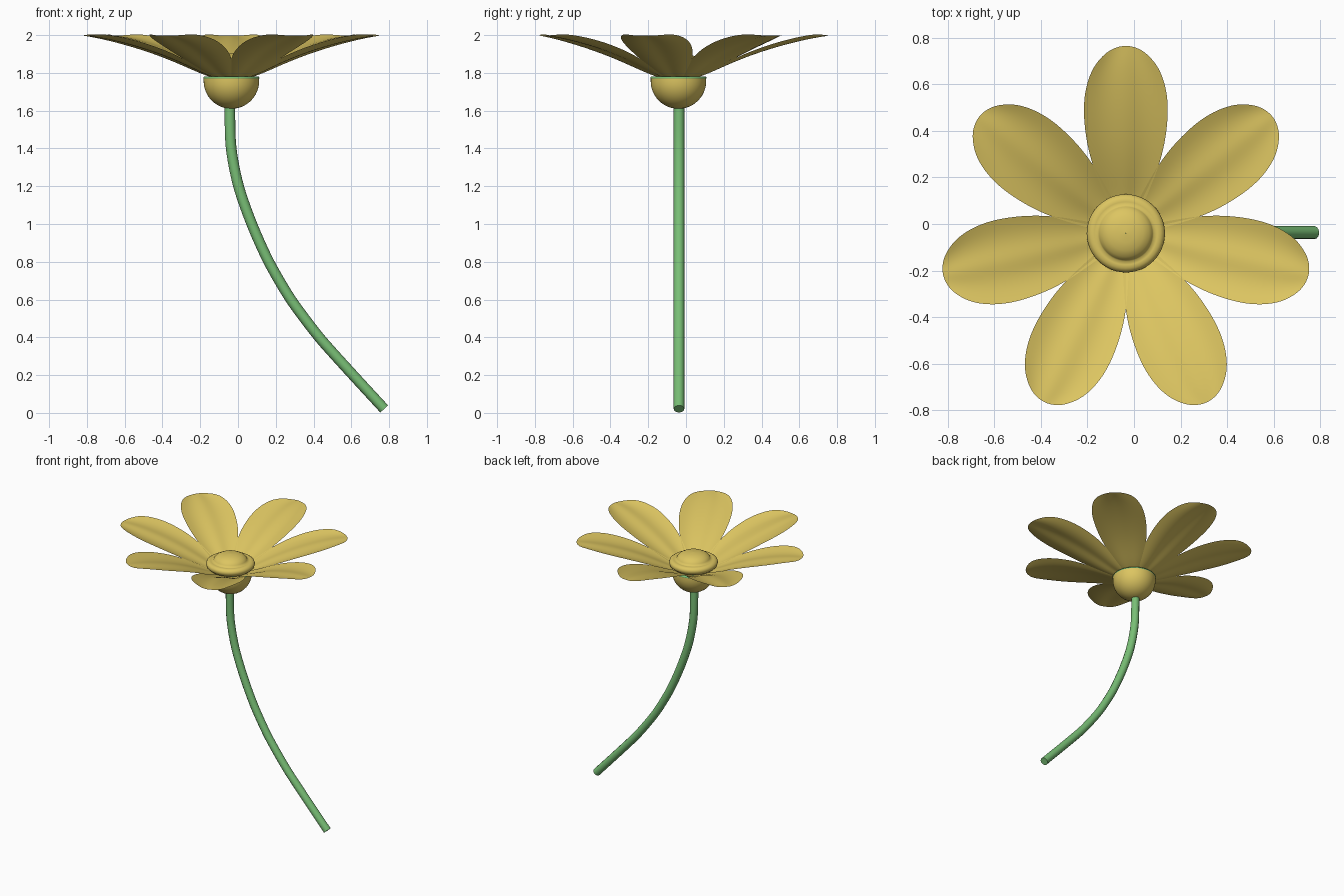
import bpy, math
from mathutils import Vector

cube = bpy.data.objects.get("Cube")
if cube:
    bpy.data.objects.remove(cube)

CX, CY = -0.035, -0.04   # flower axis


def material(name, rgb):
    m = bpy.data.materials.new(name)
    m.use_nodes = True
    m.diffuse_color = (*rgb, 1)
    m.node_tree.nodes["Principled BSDF"].inputs["Base Color"].default_value = (*rgb, 1)
    return m


yellow = material("petal yellow", (0.72, 0.56, 0.12))
green = material("stem green", (0.19, 0.52, 0.18))


def make_object(name, verts, faces, mat):
    me = bpy.data.meshes.new(name)
    me.from_pydata(verts, [], faces)
    me.materials.append(mat)
    for p in me.polygons:
        p.use_smooth = True
    ob = bpy.data.objects.new(name, me)
    bpy.context.collection.objects.link(ob)
    return ob


def lathe(name, profile, mat, steps=48):
    """Revolve (radius, z) points, listed bottom to top, around the flower axis."""
    verts, faces = [], []
    for r, z in profile:
        for k in range(steps):
            a = math.tau * k / steps
            verts.append((r * math.cos(a), r * math.sin(a), z))
    for i in range(len(profile) - 1):
        for k in range(steps):
            n = (k + 1) % steps
            faces.append((i * steps + k, i * steps + n,
                          (i + 1) * steps + n, (i + 1) * steps + k))
    ob = make_object(name, verts, faces, mat)
    ob.location = (CX, CY, 0)
    return ob


# Round cup under the petals
R, CUP_Z = 0.147, 1.757
cup = [(R * math.sin(a), CUP_Z - R * math.cos(a))
       for a in (math.pi / 2 * i / 12 for i in range(13))]
cup[0] = (0.001, cup[0][1])
lathe("flower_cup", cup + [(R, 1.772)], yellow)

# Thin green rim on top of the cup
lathe("cup_rim", [(R, 1.77), (R + 0.002, 1.775), (R - 0.002, 1.78), (0.001, 1.78)], green)

# Button in the centre: rounded ring with a low dome
lathe("flower_center", [
    (0.001, 1.785), (0.1, 1.785), (0.145, 1.795), (0.163, 1.812), (0.168, 1.828),
    (0.163, 1.842), (0.15, 1.851), (0.135, 1.853), (0.12, 1.85),
    (0.114, 1.864), (0.1, 1.88), (0.075, 1.893), (0.04, 1.901), (0.001, 1.903)], yellow)

# Petal: rows of (distance, half width, height), cupped with a soft middle ridge
rows = [(0.08, 0.06, 1.768), (0.15, 0.085, 1.79), (0.25, 0.128, 1.835),
        (0.36, 0.163, 1.88), (0.48, 0.18, 1.92), (0.58, 0.181, 1.948),
        (0.67, 0.163, 1.97), (0.745, 0.132, 1.985), (0.805, 0.085, 1.997)]
COLS = 7
verts, faces = [], []
for i, (d, half, z) in enumerate(rows):
    back = 0.03 * (i / (len(rows) - 1)) ** 4
    for c in range(COLS):
        t = 2 * c / (COLS - 1) - 1
        ridge = 0.014 * math.cos(t * math.pi * 1.5) * (1 - abs(t))
        lift = (0.028 * t * t + ridge) * half / 0.18
        if i == len(rows) - 1:
            lift *= 0.3
        verts.append((half * t, d - back * t * t, z + lift))
for i in range(len(rows) - 1):
    for c in range(COLS - 1):
        a = i * COLS + c
        faces.append((a, a + 1, a + COLS + 1, a + COLS))

PETALS = 7
for k in range(PETALS):
    petal = make_object(f"petal_{k + 1}", verts, faces, yellow)
    petal.location = (CX, CY, 0)
    petal.rotation_euler.z = math.tau * k / PETALS
    sub = petal.modifiers.new("smooth", "SUBSURF")
    sub.levels = sub.render_levels = 2

# Curved stem
path = [(-0.04, 1.76), (-0.043, 1.6), (-0.036, 1.4), (0.003, 1.2), (0.073, 1.0),
        (0.163, 0.8), (0.28, 0.6), (0.43, 0.4), (0.6, 0.21), (0.774, 0.021)]
cu = bpy.data.curves.new("stem", "CURVE")
cu.dimensions = "3D"
cu.bevel_depth = 0.028
cu.bevel_resolution = 4
cu.use_fill_caps = True
cu.resolution_u = 6
sp = cu.splines.new("BEZIER")
sp.bezier_points.add(len(path) - 1)
for i, (bp, (x, z)) in enumerate(zip(sp.bezier_points, path)):
    prev, nxt = path[max(i - 1, 0)], path[min(i + 1, len(path) - 1)]
    here = Vector((x, CY + 0.003, z))
    tangent = Vector((nxt[0] - prev[0], 0, nxt[1] - prev[1])).normalized() * 0.06
    bp.handle_left_type = bp.handle_right_type = "FREE"
    bp.co, bp.handle_left, bp.handle_right = here, here - tangent, here + tangent
cu.materials.append(green)
stem = bpy.data.objects.new("stem", cu)
bpy.context.collection.objects.link(stem)
